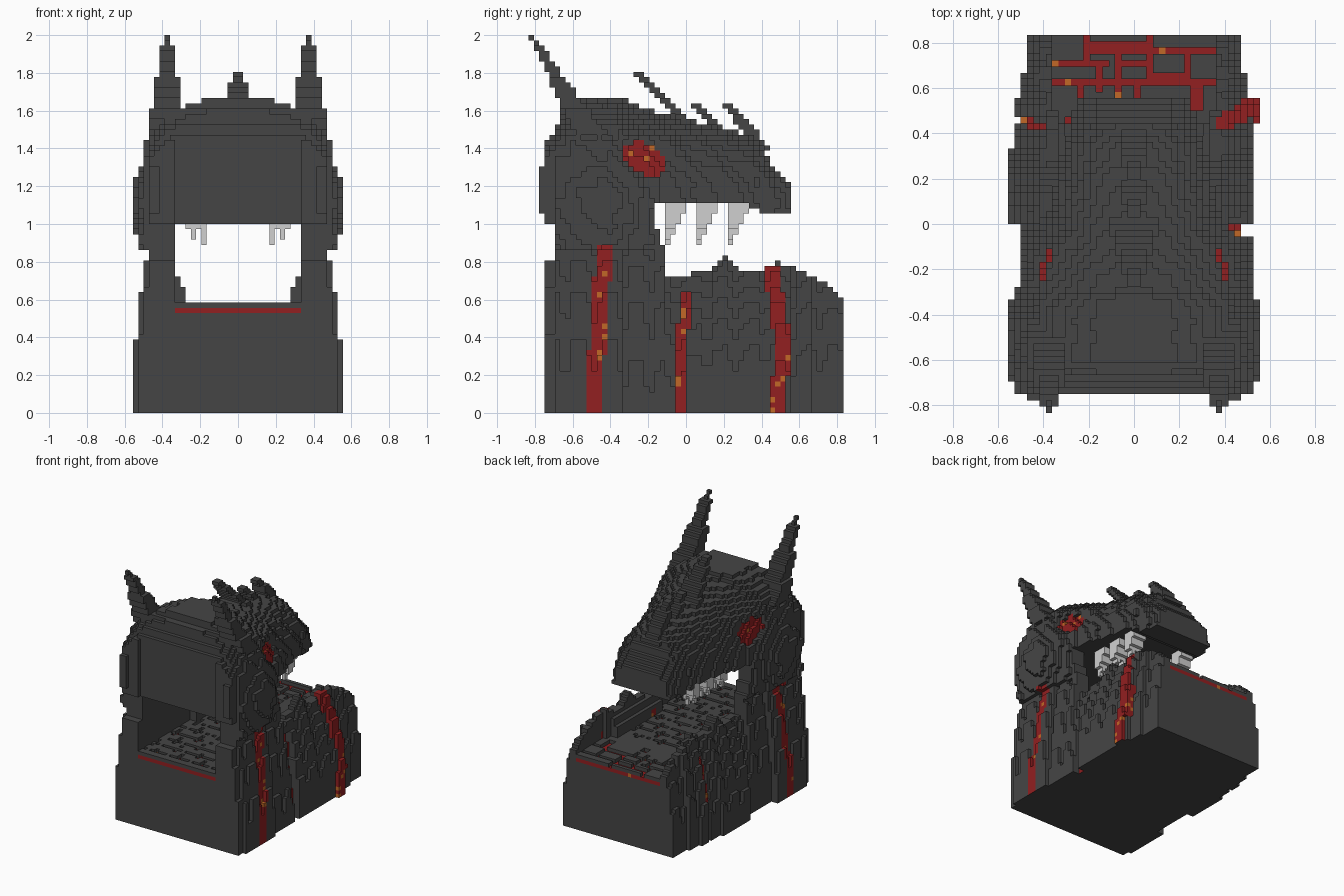
import bpy, bmesh, math, random

random.seed(4)
if "Cube" in bpy.data.objects:
    bpy.data.objects.remove(bpy.data.objects["Cube"])

V = 1 / 36                       # block size
NX, NY, NZ = 40, 60, 72          # block grid


def material(name, rgb):
    m = bpy.data.materials.new(name)
    m.use_nodes = True
    m.diffuse_color = (*rgb, 1)
    m.node_tree.nodes["Principled BSDF"].inputs["Base Color"].default_value = (*rgb, 1)
    return m


MATS = [material("dark_stone", (0.06, 0.06, 0.06)),
        material("lava_red", (0.29, 0.014, 0.015)),
        material("ember_orange", (0.54, 0.14, 0.02)),
        material("tooth_grey", (0.63, 0.63, 0.63))]
STONE, LAVA, EMBER, TOOTH = range(4)


def interp(pts, t):
    """Piecewise linear profile."""
    if t <= pts[0][0]:
        return pts[0][1]
    for (a, p), (b, q) in zip(pts, pts[1:]):
        if t <= b:
            return p + (q - p) * (t - a) / (b - a)
    return pts[-1][1]


def step(pts, t):
    """Stepped profile: value of the first step ending beyond t."""
    return next(v for end, v in pts if t < end)


def lava():
    return EMBER if random.random() < 0.07 else LAVA


def blocks(name, inside, colour=lambda x, y, z: STONE):
    """Fill the grid where inside() holds and keep the outer block faces."""
    pos = lambda i, j, k: ((i - 19.5) * V, (j - 29.5) * V, (k + 0.5) * V)
    cells = [(i, j, k) for i in range(NX) for j in range(NY) for k in range(NZ)
             if inside(*pos(i, j, k))]
    filled = set(cells)
    bm = bmesh.new()
    corners = {}

    def corner(c):
        if c not in corners:
            corners[c] = bm.verts.new(((c[0] - 20) * V, (c[1] - 30) * V, c[2] * V))
        return corners[c]

    for c in cells:
        mat = None
        for axis in range(3):
            u, w = (axis + 1) % 3, (axis + 2) % 3
            for side in (0, 1):
                n = list(c)
                n[axis] += 2 * side - 1
                if tuple(n) in filled:
                    continue
                if mat is None:
                    mat = colour(*pos(*c))
                ring = []
                for du, dw in ((0, 0), (1, 0), (1, 1), (0, 1)):
                    p = list(c)
                    p[axis] += side
                    p[u] += du
                    p[w] += dw
                    ring.append(corner(tuple(p)))
                f = bm.faces.new(ring if side else ring[::-1])
                f.material_index = STONE if n[2] < 0 else mat      # plain underside
    # Merge flat areas of one colour
    bmesh.ops.dissolve_limit(bm, angle_limit=0.01, verts=bm.verts[:], edges=bm.edges[:],
                             delimit={'MATERIAL'})
    me = bpy.data.meshes.new(name)
    bm.to_mesh(me)
    bm.free()
    for m in MATS:
        me.materials.append(m)
    bpy.context.collection.objects.link(bpy.data.objects.new(name, me))


# ---- Lava streaks: path of y by height, half width, relief, inner depth ----
STREAK_A = ([(0, -0.49), (0.45, -0.465), (0.89, -0.43)], 0.042, 0.012, 0.36)
STREAK_B = ([(0, -0.035), (0.4, -0.02), (0.645, 0.01)], 0.03, -0.06, 0.27)
STREAK_C = ([(0, 0.48), (0.35, 0.515), (0.6, 0.48), (0.79, 0.44)], 0.042, 0.025, 0.36)
STREAK_D = ([(0, 0.46), (0.4, 0.45), (0.76, 0.43)], 0.022, -0.02, 0.36)


def streak_at(x, y, z):
    for path, half, relief, inner in ((STREAK_A, STREAK_B, STREAK_C) if x > 0
                                      else (STREAK_A, STREAK_D)):
        if abs(x) > inner and z < path[-1][0] and abs(y - interp(path, z)) < half:
            return relief


def streak_colour(x, y, z):
    return STONE if streak_at(x, y, z) is None else lava()


# ---- Lower jaw and gate pillars ----
FOOT_RIGHT = [(-0.69, 0.53), (-0.33, 0.555), (-0.06, 0.52), (0.33, 0.535), (0.56, 0.54),
              (0.67, 0.50), (0.9, 0.475)]
FOOT_LEFT = [(-0.69, 0.53), (-0.33, 0.555), (0, 0.505), (0.33, 0.555), (0.56, 0.53),
             (0.67, 0.505), (0.9, 0.475)]
RIM = [(-0.1, 0.72), (0.12, 0.75), (0.2, 0.83), (0.27, 0.76), (0.4, 0.76), (0.48, 0.80),
       (0.6, 0.76), (0.7, 0.71), (0.83, 0.615)]
TAPER = [(-0.12, 0.08), (-0.08, 0.14), (0.5, 0.14), (0.65, 0.07), (0.83, 0.06)]


def jaw_rim(y):
    return 0.86 if y < -0.11 else interp(RIM, y)


def floor_half(y):
    return 0.36 if y > 0.5 else 0.333


def jaw_inner(y, z):
    if -0.1 < y < 0.45 and z > 0.57:
        return interp([(0.58, 0.28), (0.64, 0.28), (0.74, 0.335)], z)
    return floor_half(y)


def jaw_outer(x, y, z):
    foot = step(FOOT_RIGHT if x > 0 else FOOT_LEFT, y)
    foot = min(0.556, foot + (streak_at(x, y, z) or 0))
    flute = 0.02 * math.sin(y * 42) * min(1, z / 0.4)
    return foot + min(0, flute) - interp(TAPER, y) * (z / jaw_rim(y)) ** 2.2


def in_jaw(x, y, z):
    if y < (-0.75 if z < 0.8 else -0.69) or z > jaw_rim(y):
        return False
    return abs(x) < jaw_outer(x, y, z) and (z < 0.528 or abs(x) > jaw_inner(y, z))


blocks("lower_jaw", in_jaw, streak_colour)

# ---- Lava floor with stone slabs on top ----
blocks("lava_floor", lambda x, y, z: y > -0.75 and 0.528 < z < 0.556 and abs(x) < floor_half(y),
       lambda x, y, z: lava())

# Open channels in the front of the floor: x from, x to, y from, y to
CHANNELS = [(-0.37, 0.36, 0.61, 0.64), (-0.22, 0.36, 0.75, 0.78), (-0.22, 0.08, 0.78, 0.81),
            (-0.37, -0.10, 0.69, 0.72), (-0.23, -0.19, 0.69, 0.84), (-0.17, -0.13, 0.58, 0.72),
            (-0.09, -0.05, 0.56, 0.78), (0.05, 0.09, 0.61, 0.84), (0.22, 0.26, 0.61, 0.78),
            (-0.26, -0.22, 0.50, 0.61), (0.25, 0.30, 0.50, 0.61), (-0.03, 0.03, 0.47, 0.53),
            (-0.31, -0.28, 0.36, 0.48), (0.05, 0.22, 0.64, 0.67), (-0.05, 0.05, 0.69, 0.72),
            (0.00, 0.03, 0.55, 0.61)]


def in_slab(x, y, z):
    if not (y > -0.75 and 0.556 < z < 0.583 and abs(x) < floor_half(y)):
        return False
    if y > 0.35:
        return not any(a < x < b and c < y < d for a, b, c, d in CHANNELS)
    i, j = round(x / V + 19.5), round(y / V + 29.5)
    channel = j % 4 == 1 or (i + 3 * (j // 4)) % 7 == 0
    return y < -0.69 or not channel or random.random() < 0.22


blocks("floor_slabs", in_slab)

# ---- Head ----
RIDGE = [(-0.72, 1.50), (-0.66, 1.60), (-0.6, 1.67), (-0.33, 1.67), (-0.3, 1.63), (-0.15, 1.59),
         (0, 1.55), (0.2, 1.51), (0.36, 1.46), (0.41, 1.41), (0.46, 1.31), (0.56, 1.21)]
WIDTH = [(-0.78, 0.51), (-0.4, 0.505), (-0.2, 0.46), (-0.05, 0.41), (0.1, 0.365), (0.3, 0.315),
         (0.45, 0.275), (0.56, 0.225)]
POWER = [(-0.6, 4.0), (-0.3, 2.8), (-0.1, 2.2), (0.3, 2.2), (0.5, 4)]
ROOF = [(0.33, 1.11), (0.39, 1.085), (0.6, 1.057)]
BACK = [(1.0, -0.69), (1.47, -0.75), (1.52, -0.70), (1.6, -0.66), (2, -0.62)]
HINGE = [(0.89, -0.11), (0.97, -0.14), (2, -0.17)]


def in_eye(y, z):
    return ((y + 0.215) / 0.115) ** 2 + ((z - 1.345 + 0.3 * (y + 0.215)) / 0.083) ** 2 < 1


def head_half(y, z):
    top = interp(RIDGE, y) + 0.005
    if z > top:
        return 0
    u = max(0, (z - 1.1) / (top - 1.1))
    half = interp(WIDTH, y) * math.sqrt(1 - u ** interp(POWER, y))
    # cheek bump, brow ridge, sunken eye and layered scales
    cheek = 1 - ((y + 0.43) / 0.24) ** 2 - ((z - 1.10) / 0.24) ** 2
    brow = 1 - ((y + 0.2) / 0.25) ** 2 - ((z - 1.46 + 0.2 * (y + 0.2)) / 0.05) ** 2
    half += 0.055 * max(0, cheek) + 0.03 * max(0, brow) + 0.008 * math.sin(y * 38 + z * 30)
    half = half - 0.03 if in_eye(y, z) else half
    return min(half, 0.475) if y < -0.69 else half


def in_head(x, y, z):
    a = abs(x)
    if 0.415 < a < 0.475 and -0.78 < y < -0.6 and 1.05 < z < 1.31:     # rear corner blocks
        return True
    if z < 0.86 or y > 0.555 or y < step(BACK, z):
        return False
    if a > head_half(y, z) or (y < -0.72 and a < 0.335):             # recessed rear panel
        return False
    if z > step(ROOF, y) or (y < -0.6 and z > 1.0):
        return True
    return y < step(HINGE, z) and a > 0.335                          # mouth corner


def head_colour(x, y, z):
    return lava() if abs(x) > 0.28 and in_eye(y, z) else streak_colour(x, y, z)


blocks("head", in_head, head_colour)


# ---- Horns ----
def horn(name, xc, z0, z1, y0, y1, hx0, hx1, hy0, hy1):
    def inside(x, y, z):
        if not z0 < z < z1:
            return False
        t = (z - z0) / (z1 - z0)
        return (abs(abs(x) - xc) < hx0 + (hx1 - hx0) * t
                and abs(y - y0 - (y1 - y0) * t) < hy0 + (hy1 - hy0) * t)
    blocks(name, inside)


horn("rear_horns", 0.375, 1.47, 2.0, -0.50, -0.82, 0.105, 0.018, 0.082, 0.015)
horn("crest_horn_rear", 0, 1.47, 1.81, 0.07, -0.265, 0.14, 0.02, 0.044, 0.028)
horn("crest_horn_middle", 0, 1.40, 1.64, 0.26, 0.05, 0.075, 0.03, 0.042, 0.028)
horn("crest_horn_front", 0, 1.38, 1.64, 0.43, 0.21, 0.075, 0.03, 0.042, 0.028)

# ---- Upper teeth: length along y by height ----
TOOTH_STEPS = [(0.944, 0.028), (1.0, 0.055), (1.055, 0.083), (1.2, 0.11)]


def in_teeth(x, y, z):
    a = abs(x)
    if not 0.889 < z < 1.11 or not 0.167 < a < 0.278:
        return False
    # two prongs hang below the crown
    if z < 0.972 and not (a < 0.195 or (z > 0.917 and 0.222 < a < 0.25)):
        return False
    return any(0 < y - y0 < step(TOOTH_STEPS, z) for y0 in (-0.11, 0.055, 0.22))


blocks("upper_teeth", in_teeth, lambda x, y, z: TOOTH)
